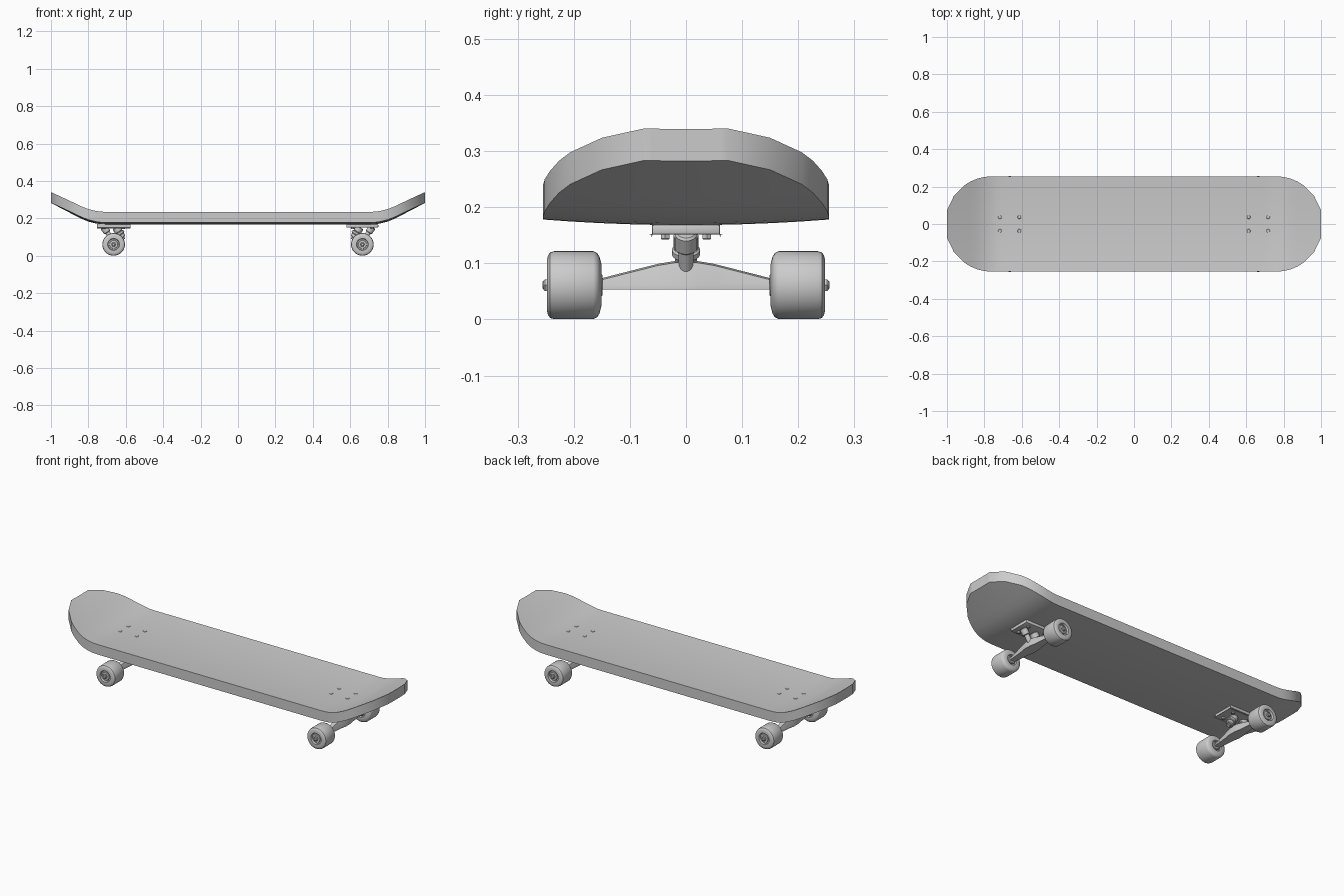
import bpy, bmesh, math
from mathutils import Vector

if "Cube" in bpy.data.objects:
    bpy.data.objects.remove(bpy.data.objects["Cube"])

grey = bpy.data.materials.new("light grey")
grey.diffuse_color = (0.6, 0.6, 0.6, 1)
grey.use_nodes = True
grey.node_tree.nodes["Principled BSDF"].inputs["Base Color"].default_value = grey.diffuse_color


def finish(name, bm, angle=35):
    bmesh.ops.remove_doubles(bm, verts=bm.verts, dist=1e-5)
    bmesh.ops.recalc_face_normals(bm, faces=bm.faces)
    me = bpy.data.meshes.new(name)
    bm.to_mesh(me)
    bm.free()
    ob = bpy.data.objects.new(name, me)
    bpy.context.collection.objects.link(ob)
    me.materials.append(grey)
    bpy.ops.object.select_all(action='DESELECT')
    ob.select_set(True)
    bpy.context.view_layer.objects.active = ob
    bpy.ops.object.shade_smooth_by_angle(angle=math.radians(angle))
    return ob


def skin(bm, rings, close_ends=True):
    """Join rings of points into a tube."""
    vs = [[bm.verts.new(p) for p in r] for r in rings]
    n = len(vs[0])
    for a, b in zip(vs, vs[1:]):
        for i in range(n):
            bm.faces.new((a[i], a[(i + 1) % n], b[(i + 1) % n], b[i]))
    if close_ends:
        bm.faces.new(vs[0])
        bm.faces.new(vs[-1])


def turned(name, start, direction, profile, n=24):
    """Lathe (distance, radius) pairs along a direction."""
    q = Vector(direction).to_track_quat('Z', 'Y')
    bm = bmesh.new()
    rings = []
    for d, r in profile:
        rings.append([Vector(start) + q @ Vector((r * math.cos(t), r * math.sin(t), d))
                      for t in [2 * math.pi * i / n for i in range(n)]])
    skin(bm, rings)
    return finish(name, bm)


def rod(name, a, b, r, n=24):
    d = Vector(b) - Vector(a)
    c = min(r * 0.2, d.length * 0.2)
    L = d.length
    return turned(name, a, d, [(0, r - c), (c, r), (L - c, r), (L, r - c)], n)


# Deck: flat middle, kicked ends, slight concave, rounded outline
def half_width(x):
    t = min(1, max(0, abs(x) - 0.76) / 0.251)
    return 0.255 * math.sqrt(1 - t * t)


def lift(x):
    t = max(0, abs(x) - 0.71)
    return 0.52 * t * t / 0.28 if t < 0.14 else 0.52 * (t - 0.07)


half = [0.35, 0.68, 0.71, 0.735, 0.76, 0.8, 0.8376, 0.875, 0.9075, 0.963, 1.0]
xs = [-x for x in reversed(half)] + [0] + half
N = 10
bm = bmesh.new()
rings = []
for x in xs:
    w = half_width(x)
    ys = [w * (2 * i / N - 1) for i in range(N + 1)]
    top = [(x, y, 0.225 + 0.01 * (y / 0.255) ** 2 + lift(x)) for y in ys]
    rings.append(top + [(p[0], p[1], p[2] - 0.057) for p in reversed(top)])
skin(bm, rings, close_ends=False)
bm.verts.ensure_lookup_table()
M = 2 * (N + 1)
for base in (0, len(bm.verts) - M):
    for i in range(N):
        bm.faces.new([bm.verts[base + k] for k in (i, i + 1, M - 2 - i, M - 1 - i)])
finish("deck", bm, 40)

for s, end in ((-1, "left"), (1, "right")):
    def P(u, y, z):
        # u points outward from the truck centre
        return (s * (0.665 + u), y, z)

    # Base plate
    bm = bmesh.new()
    bmesh.ops.create_cube(bm, size=1)
    for v in bm.verts:
        v.co = P(v.co.x * 0.17, v.co.y * 0.122, 0.160 + v.co.z * 0.018)
    bmesh.ops.bevel(bm, geom=[e for e in bm.edges], offset=0.004, segments=2,
                    affect='EDGES', profile=0.5)
    finish(end + "_base_plate", bm)

    # Mounting bolts: heads on the deck, nuts under the plate
    for u in (-0.052, 0.052):
        for y in (-0.037, 0.037):
            rod(end + "_bolt_head", P(u, y, 0.21), P(u, y, 0.2272), 0.010, 16)
            rod(end + "_bolt_nut", P(u, y, 0.153), P(u, y, 0.142), 0.009, 6)

    # Kingpin with bushings, leaning inward
    rod(end + "_upper_bushing", P(-0.012, 0, 0.153), P(-0.030, 0, 0.126), 0.022)
    rod(end + "_hanger_ring", P(-0.029, 0, 0.127), P(-0.037, 0, 0.113), 0.025)
    rod(end + "_lower_bushing", P(-0.036, 0, 0.114), P(-0.047, 0, 0.096), 0.020)
    rod(end + "_kingpin_nut", P(-0.047, 0, 0.097), P(-0.053, 0, 0.087), 0.012, 6)

    # Pivot cup and arm on the outward side
    rod(end + "_pivot_cup", P(0.055, 0, 0.154), P(0.033, 0, 0.124), 0.019)
    rod(end + "_pivot_arm", P(0.040, 0, 0.135), P(0.004, 0, 0.080), 0.013)

    # Hanger: tapered beam, tallest in the middle
    bm = bmesh.new()
    rings = []
    for y, zt, hw in ((-0.152, 0.073, 0.015), (-0.05, 0.099, 0.024), (-0.02, 0.104, 0.030),
                      (0.02, 0.104, 0.030), (0.05, 0.099, 0.024), (0.152, 0.073, 0.015)):
        zb, m = 0.053, 0.062
        rings.append([P(-hw, y, zb), P(hw, y, zb), P(hw, y, m), P(hw * 0.6, y, zt - 0.003),
                      P(0, y, zt), P(-hw * 0.6, y, zt - 0.003), P(-hw, y, m)])
    skin(bm, rings)
    finish(end + "_hanger", bm)

    # Axle
    rod(end + "_axle", P(0, -0.256, 0.061), P(0, 0.256, 0.061), 0.007, 16)

    for k, side in ((-1, "front"), (1, "back")):
        name = end + "_" + side
        # Wheel with recessed hubs on both faces
        turned(name + "_wheel", P(0, 0, 0.061), (0, k, 0),
               [(0.160, 0.008), (0.160, 0.026), (0.151, 0.029), (0.151, 0.038),
                (0.154, 0.050), (0.158, 0.057), (0.165, 0.0605), (0.235, 0.0605),
                (0.242, 0.0585), (0.246, 0.053), (0.248, 0.045), (0.248, 0.032),
                (0.238, 0.029), (0.238, 0.008)], 40)
        # Bearings, spacers and axle nut
        rod(name + "_outer_bearing", P(0, k * 0.234, 0.061), P(0, k * 0.243, 0.061), 0.023)
        rod(name + "_inner_bearing", P(0, k * 0.149, 0.061), P(0, k * 0.164, 0.061), 0.021)
        rod(name + "_axle_nut", P(0, k * 0.242, 0.061), P(0, k * 0.254, 0.061), 0.012, 6)
